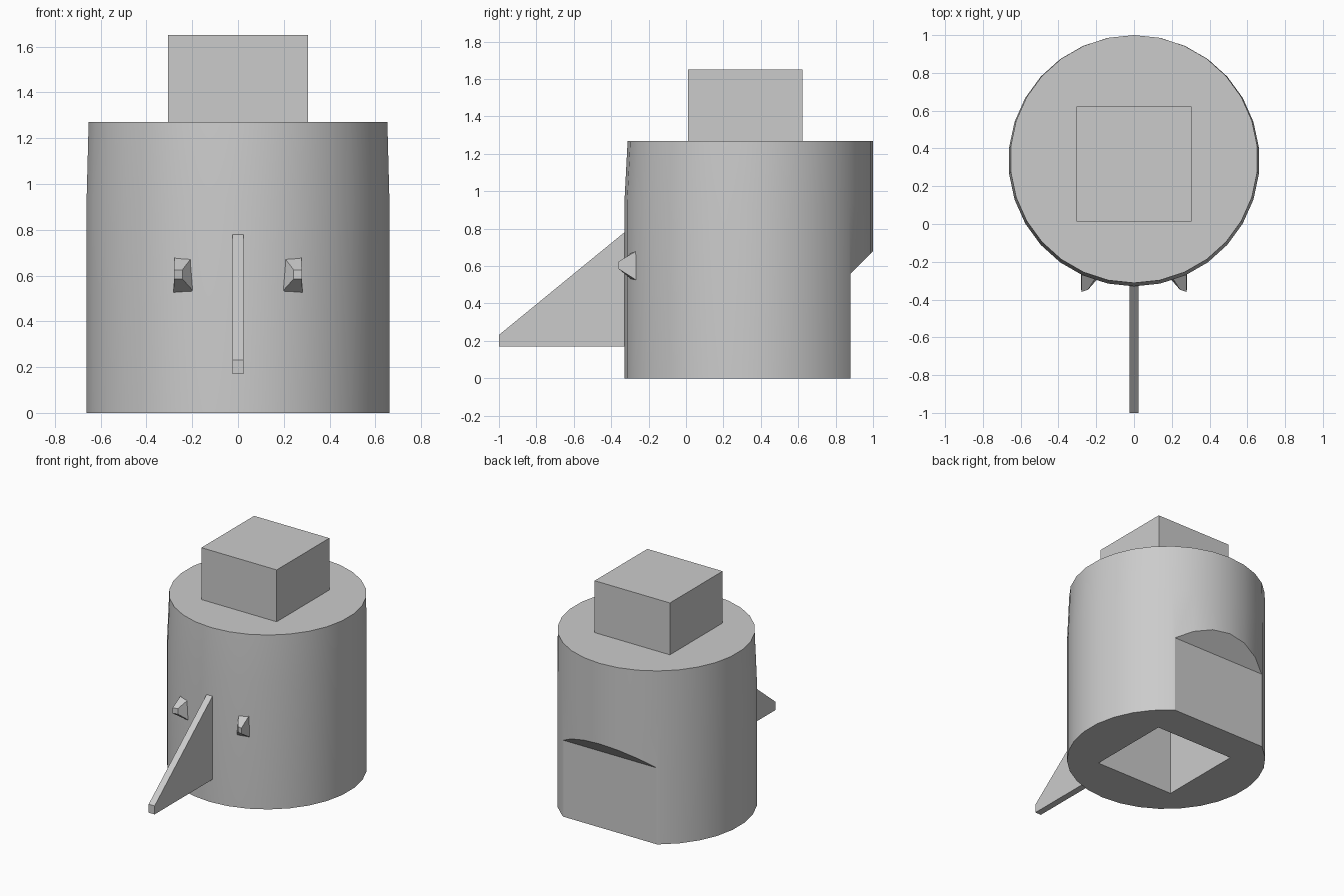
import bpy
import bmesh
from math import sin, cos, radians, tau

cube = bpy.data.objects.get("Cube")
if cube:
    bpy.data.objects.remove(cube, do_unlink=True)

GREY = (0.6, 0.6, 0.6, 1)
grey = bpy.data.materials.new("plain_grey")
grey.use_nodes = True
grey.diffuse_color = GREY
grey.node_tree.nodes["Principled BSDF"].inputs["Base Color"].default_value = GREY


def loft(name, rings):
    """Closed solid through matching rings of points."""
    bm = bmesh.new()
    loops = [[bm.verts.new(p) for p in ring] for ring in rings]
    n = len(loops[0])
    for low, high in zip(loops, loops[1:]):
        for i in range(n):
            j = (i + 1) % n
            bm.faces.new((low[i], low[j], high[j], high[i]))
    bm.faces.new(loops[0][::-1])
    bm.faces.new(loops[-1])
    bmesh.ops.recalc_face_normals(bm, faces=bm.faces[:])
    mesh = bpy.data.meshes.new(name)
    bm.to_mesh(mesh)
    bm.free()
    mesh.materials.append(grey)
    obj = bpy.data.objects.new(name, mesh)
    bpy.context.collection.objects.link(obj)
    return obj


def box(name, half, y0, y1, z0, z1):
    return loft(name, [[(-half, y0, z), (half, y0, z), (half, y1, z), (-half, y1, z)]
                       for z in (z0, z1)])


def extrude_x(name, profile, half):
    return loft(name, [[(x, y, z) for y, z in profile] for x in (-half, half)])


def circle(cy, r, z, sides=30):
    return [(r * sin(tau * i / sides), cy + r * cos(tau * i / sides), z)
            for i in range(sides)]


# Round body, leaning in slightly at the upper front
body = loft("body", [circle(0.335, 0.665, 0), circle(0.335, 0.665, 0.93),
                     circle(0.344, 0.656, 1.27)])

# Square socket underneath and flat cut with a sloped top at the back
socket = box("socket_cutter", 0.315, 0.005, 0.63, -0.1, 0.6)
back_cut = extrude_x("back_cutter",
                     [(0.88, -0.1), (1.2, -0.1), (1.2, 0.88), (0.88, 0.56)], 0.8)
bpy.context.view_layer.objects.active = body
for cutter in (socket, back_cut):
    cutter.hide_render = True
    mod = body.modifiers.new(cutter.name, "BOOLEAN")
    mod.operation = "DIFFERENCE"
    mod.solver = "EXACT"
    mod.object = cutter
    bpy.ops.object.modifier_apply(modifier=mod.name)
    bpy.data.objects.remove(cutter, do_unlink=True)

bpy.ops.object.select_all(action="DESELECT")
body.select_set(True)
bpy.ops.object.shade_smooth_by_angle(angle=radians(25))

# Square peg on top
box("top_peg", 0.305, 0.012, 0.622, 1.27, 1.65)

# Thin wedge nose
extrude_x("nose", [(-1, 0.17), (-1, 0.232), (-0.33, 0.78), (-0.31, 0.78), (-0.31, 0.17)], 0.024)

# Faceted eyes, tips pushed outward
for name, s in (("left_eye", 1), ("right_eye", -1)):
    base = [(0.18, -0.275, 0.515), (0.282, -0.25, 0.515),
            (0.276, -0.25, 0.69), (0.197, -0.275, 0.685)]
    tip = [(0.243, -0.348, 0.585), (0.279, -0.36, 0.585),
           (0.279, -0.36, 0.625), (0.243, -0.348, 0.625)]
    loft(name, [[(s * x, y, z) for x, y, z in ring] for ring in (base, tip)])
